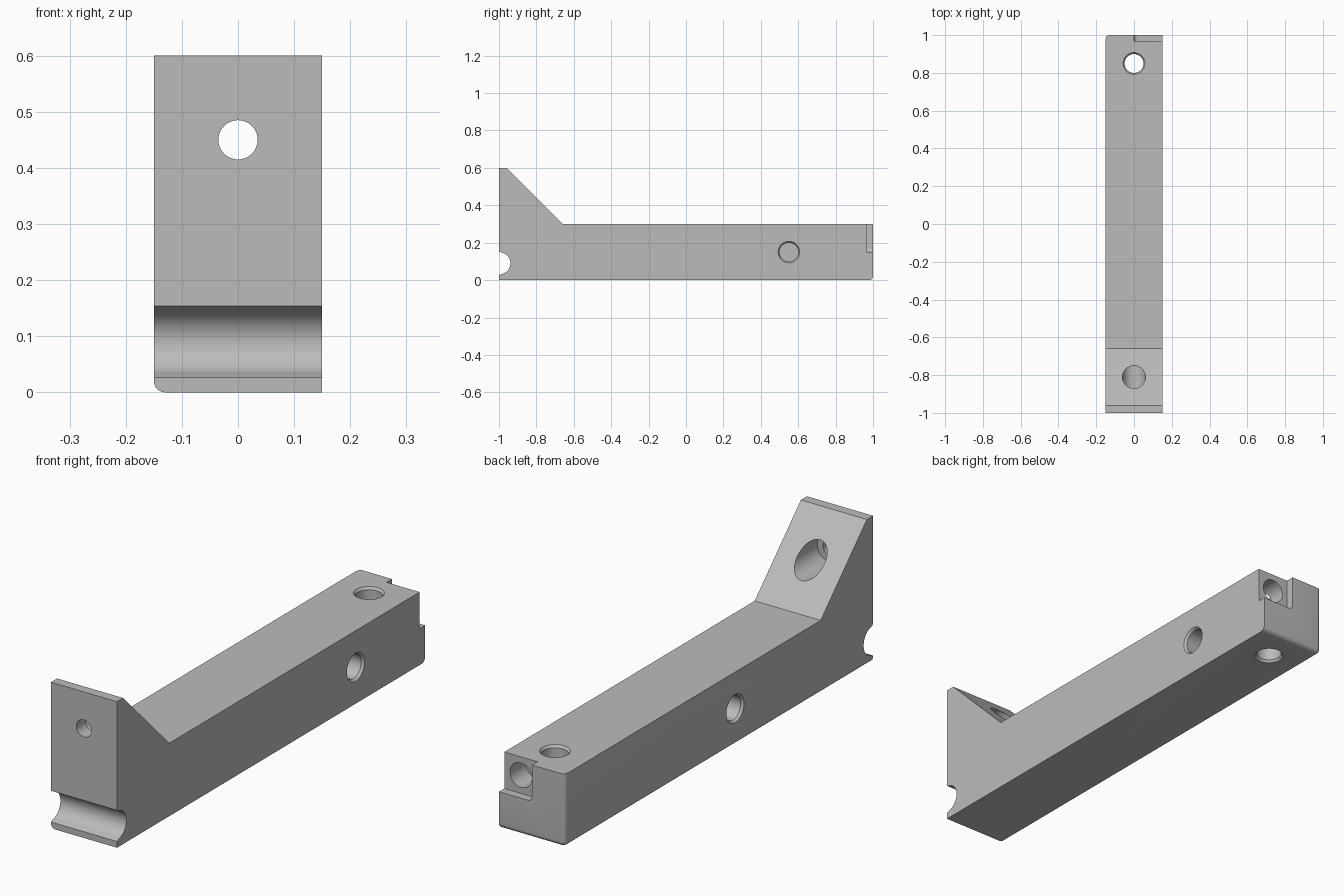
import bpy, bmesh
from math import sin, cos, pi, radians
from mathutils import Vector

cube = bpy.data.objects.get("Cube")
if cube:
    bpy.data.objects.remove(cube)

grey = bpy.data.materials.new("plain grey")
grey.use_nodes = True
colour = (0.5, 0.5, 0.5, 1)
grey.diffuse_color = colour
grey.node_tree.nodes["Principled BSDF"].inputs["Base Color"].default_value = colour


def finish(bm, name):
    bmesh.ops.recalc_face_normals(bm, faces=bm.faces)
    mesh = bpy.data.meshes.new(name)
    bm.to_mesh(mesh)
    bm.free()
    mesh.materials.append(grey)
    obj = bpy.data.objects.new(name, mesh)
    bpy.context.collection.objects.link(obj)
    return obj


def arc(cx, cy, r, start, end, steps):
    angles = [radians(start + (end - start) * i / steps) for i in range(steps + 1)]
    return [(cx + r * cos(a), cy + r * sin(a)) for a in angles]


def prism(points, offset):
    """Extrude a closed outline of 3D points."""
    bm = bmesh.new()
    face = bm.faces.new([bm.verts.new(p) for p in points])
    out = bmesh.ops.extrude_face_region(bm, geom=[face])
    moved = [v for v in out["geom"] if isinstance(v, bmesh.types.BMVert)]
    bmesh.ops.translate(bm, verts=moved, vec=offset)
    return bm


def drill(name, start, direction, steps, sides=48):
    """Stepped round cutter: steps are (depth, radius) along direction."""
    direction = Vector(direction)
    u = direction.orthogonal().normalized()
    w = direction.cross(u)
    bm = bmesh.new()
    rings = []
    for depth, r in steps:
        centre = Vector(start) + direction * depth
        rings.append([bm.verts.new(centre + r * (u * cos(2 * pi * i / sides) + w * sin(2 * pi * i / sides)))
                      for i in range(sides)])
    for a, b in zip(rings, rings[1:]):
        for i in range(sides):
            j = (i + 1) % sides
            bm.faces.new((a[i], a[j], b[j], b[i]))
    bm.faces.new(rings[0])
    bm.faces.new(rings[-1])
    return finish(bm, name)


# Bar with raised sloping front and a round groove low on the front
groove = arc(-0.998, 0.09, 0.059, 80, -80, 28)
side = [(-1, 0), (1, 0), (1, 0.3), (-0.66, 0.3), (-0.96, 0.6), (-1, 0.6), (-1, 0.154)]
side += groove + [(-1, 0.026)]
bm = prism([(-0.15, y, z) for y, z in side], (0.3, 0, 0))


# Rounded edges: left-out side bottom, back bottom and one back upright
def rounded(edge):
    a, b = (v.co for v in edge.verts)
    def on(axis, value):
        return abs(a[axis] - value) < 1e-5 and abs(b[axis] - value) < 1e-5
    low, back, outer = on(2, 0), on(1, 1), on(0, -0.15)
    return (low and back) or (low and outer) or (back and outer)


bmesh.ops.bevel(bm, geom=[e for e in bm.edges if rounded(e)], offset=0.02,
                segments=6, profile=0.5, affect='EDGES')
body = finish(bm, "lever_bar")

# Corner notch with a filleted inner corner
notch = [(0.2, 0.15), (0.2, 0.35), (0, 0.35)] + arc(0.02, 0.17, 0.02, 180, 270, 8)
cutters = [finish(prism([(x, 0.965, z) for x, z in notch], (0, 0.1, 0)), "notch_cutter")]

# Chamfered holes, each starting just outside its face
lip = [(-0.01, 0.065), (0.01, 0.05)]
cutters += [
    drill("upright_hole_cutter", (0, 0.85, 0.3), (0, 0, -1),
          [(-0.01, 0.065), (0.01, 0.05), (0.29, 0.05), (0.31, 0.065)]),
    drill("left_hole_cutter", (0.15, 0.55, 0.15), (-1, 0, 0), lip + [(0.2, 0.05)]),
    drill("right_hole_cutter", (-0.15, -0.105, 0.15), (1, 0, 0), lip + [(0.2, 0.05)]),
    drill("notch_hole_cutter", (0.075, 0.965, 0.225), (0, -1, 0), [(-0.02, 0.05), (0.1, 0.05)]),
    # Front screw hole with a wide counterbore from the slope
    drill("screw_hole_cutter", (0, -1, 0.45), (0, 1, 0),
          [(-0.02, 0.035), (0.06, 0.035), (0.06, 0.061), (0.4, 0.061)]),
]

bpy.ops.object.select_all(action='DESELECT')
bpy.context.view_layer.objects.active = body
body.select_set(True)
for cutter in cutters:
    cutter.hide_render = True
    mod = body.modifiers.new(cutter.name, 'BOOLEAN')
    mod.operation = 'DIFFERENCE'
    mod.solver = 'EXACT'
    mod.object = cutter
    bpy.ops.object.modifier_apply(modifier=mod.name)
    bpy.data.objects.remove(cutter)

bpy.ops.object.shade_smooth_by_angle(angle=radians(30))
